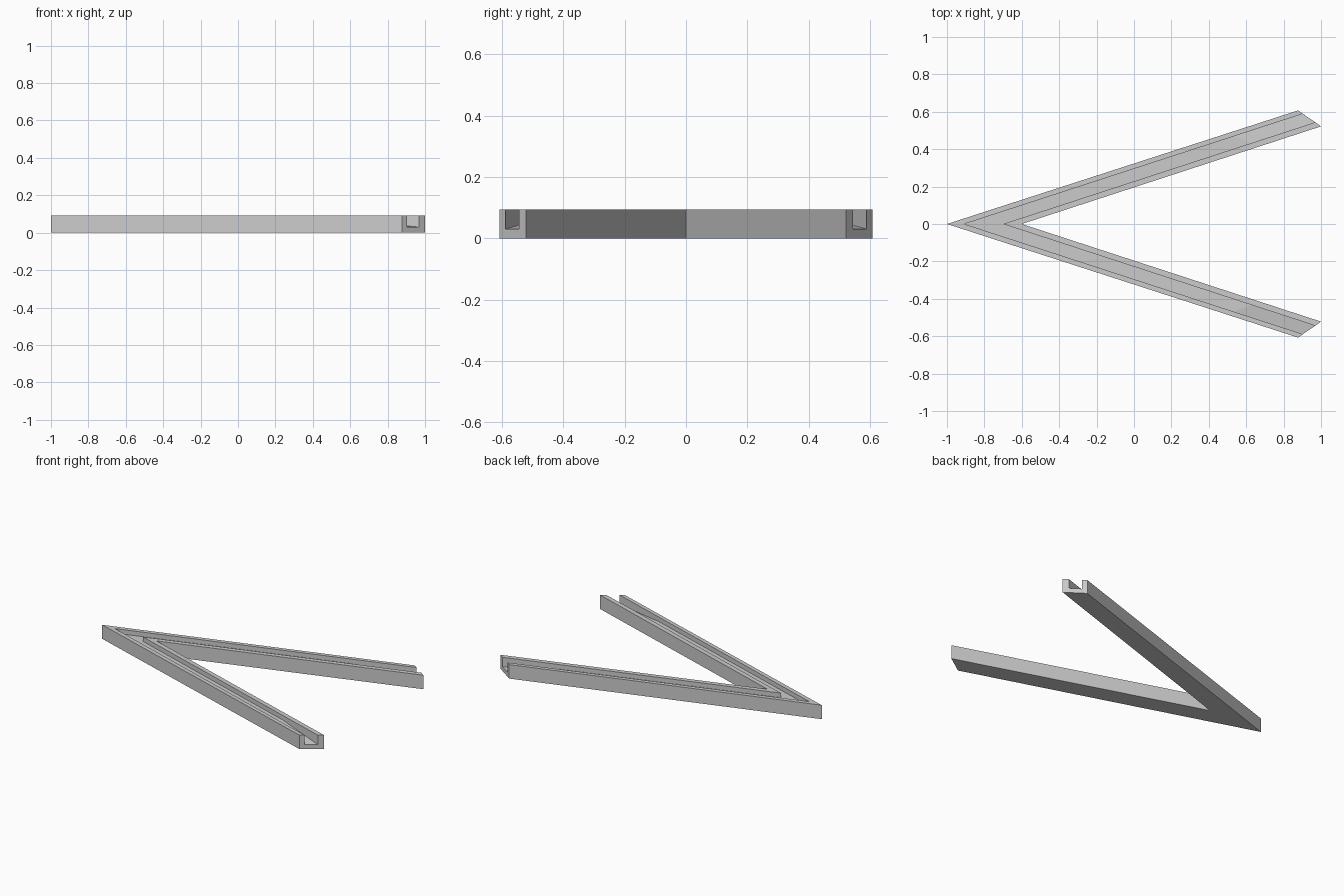
import bpy, bmesh
from mathutils import Vector

cube = bpy.data.objects.get("Cube")
if cube:
    bpy.data.objects.remove(cube, do_unlink=True)

HEIGHT, FLOOR, END_FLOOR = 0.093, 0.063, 0.03
RAMP_START = 0.795  # fraction of the arm where the channel floor starts to drop

# Plan lines from the corner of the V to the arm end: outer side, channel sides, inner side
outer, groove_out, groove_in, inner = [
    (Vector((x, 0)), Vector(end)) for x, end in (
        (-1.0, (0.877, 0.607)), (-0.907, (0.903, 0.589)),
        (-0.7, (0.969, 0.544)), (-0.6, (1.0, 0.522)))]


def section(bm, t, floor):
    """U-shaped cross-section at fraction t along the arm."""
    profile = [(outer, 0), (outer, HEIGHT), (groove_out, HEIGHT), (groove_out, floor),
               (groove_in, floor), (groove_in, HEIGHT), (inner, HEIGHT), (inner, 0)]
    return [bm.verts.new((*a.lerp(b, t), z)) for (a, b), z in profile]


# One channelled arm, lofted through its sections
bm = bmesh.new()
rings = [section(bm, 0, FLOOR), section(bm, RAMP_START, FLOOR), section(bm, 1, END_FLOOR)]
for r, s in zip(rings, rings[1:]):
    for i in range(len(r)):
        j = (i + 1) % len(r)
        bm.faces.new((r[i], r[j], s[j], s[i]))
bm.faces.new(rings[-1])
bmesh.ops.recalc_face_normals(bm, faces=bm.faces)
# The open shell faces outward when its underside points down
bm.normal_update()
under = min(bm.faces, key=lambda f: f.calc_center_median().z)
if under.normal.z > 0:
    bmesh.ops.reverse_faces(bm, faces=bm.faces)

mesh = bpy.data.meshes.new("channelled_v_frame")
bm.to_mesh(mesh)
bm.free()
frame = bpy.data.objects.new("channelled_v_frame", mesh)
bpy.context.collection.objects.link(frame)

# Second arm
mirror = frame.modifiers.new("second_arm", 'MIRROR')
mirror.use_axis = (False, True, False)
mirror.merge_threshold = 0.001

# Plain grey
grey = bpy.data.materials.new("light_grey")
grey.use_nodes = True
colour = (0.6, 0.6, 0.6, 1)
grey.diffuse_color = colour
grey.node_tree.nodes["Principled BSDF"].inputs["Base Color"].default_value = colour
mesh.materials.append(grey)
